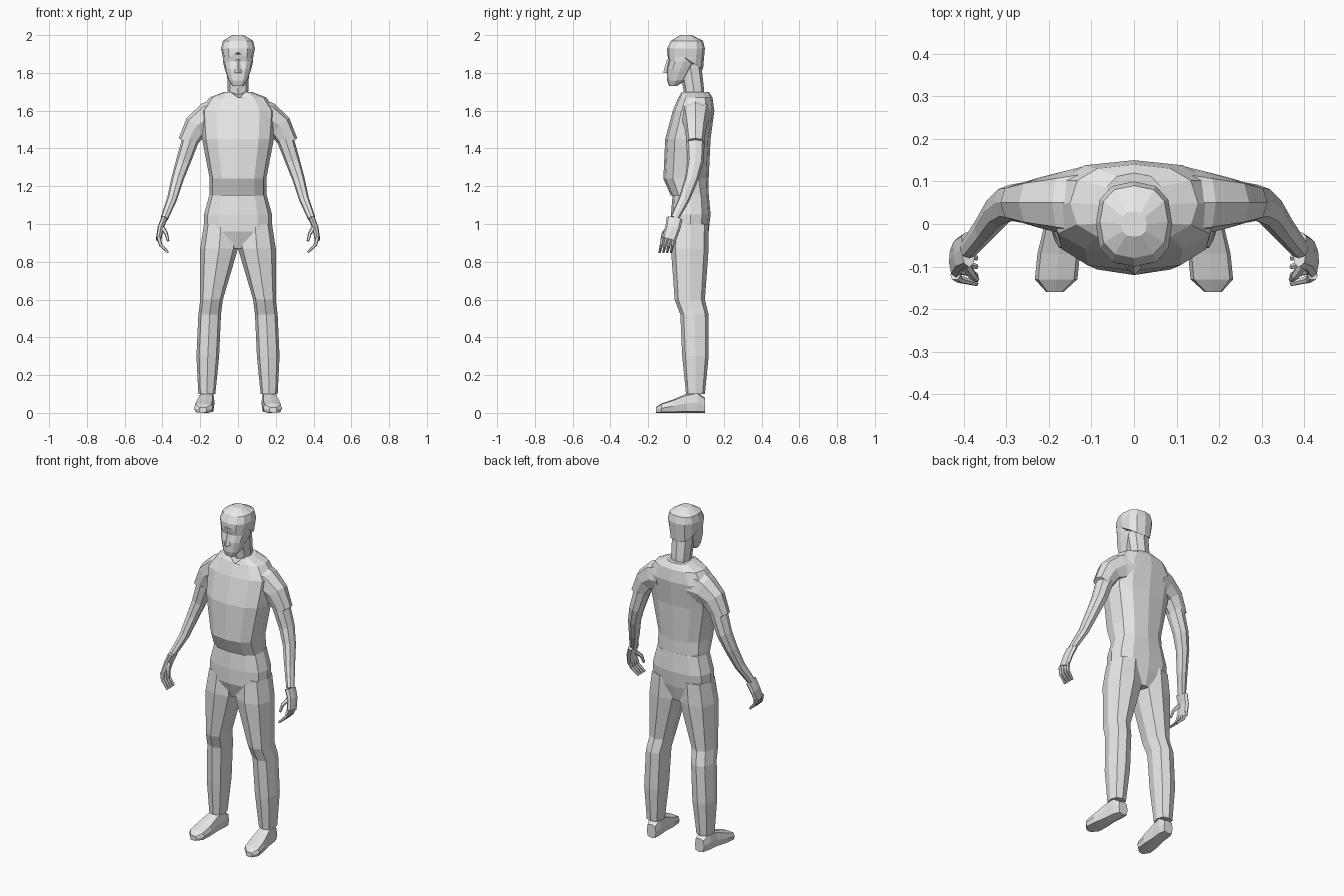
import bpy
import bmesh
import math
from mathutils import Vector

if "Cube" in bpy.data.objects:
    bpy.data.objects.remove(bpy.data.objects["Cube"])

grey = bpy.data.materials.new("plain_grey")
grey.use_nodes = True
colour = (0.8, 0.8, 0.8, 1)
grey.diffuse_color = colour
grey.node_tree.nodes["Principled BSDF"].inputs["Base Color"].default_value = colour

UPWARD = Vector((0, 0, 1))
BACKWARD = Vector((0, 1, 0))


def superellipse(value, squareness):
    return math.copysign(abs(value) ** (2 / squareness), value)


def loft(name, rings, sides=8, squareness=2.5, axis=None, mirror=1, reshape=None):
    """Skin a list of (centre, half width, half depth) rings with flat faces."""
    bm = bmesh.new()
    loops = []
    last = len(rings) - 1
    for index, (centre, width, depth) in enumerate(rings):
        # Without a fixed axis, each ring faces along the path
        ahead = rings[min(index + 1, last)][0]
        behind = rings[max(index - 1, 0)][0]
        along = axis or (ahead - behind).normalized()
        reference = UPWARD if axis == BACKWARD else BACKWARD
        across = reference.cross(along).normalized()
        deep = along.cross(across)
        loop = []
        for step in range(sides):
            angle = math.tau * step / sides
            point = (centre
                     + across * width * superellipse(math.cos(angle), squareness)
                     + deep * depth * superellipse(math.sin(angle), squareness))
            if reshape:
                reshape(point, index, last)
            point.x *= mirror
            loop.append(bm.verts.new(point))
        loops.append(loop)
    for lower, upper in zip(loops, loops[1:]):
        for step in range(sides):
            after = (step + 1) % sides
            bm.faces.new((lower[step], lower[after], upper[after], upper[step]))
    bm.faces.new(loops[0])
    bm.faces.new(loops[-1])
    bmesh.ops.recalc_face_normals(bm, faces=bm.faces)
    mesh = bpy.data.meshes.new(name)
    bm.to_mesh(mesh)
    bm.free()
    mesh.materials.append(grey)
    part = bpy.data.objects.new(name, mesh)
    bpy.context.collection.objects.link(part)


def stack(name, levels, **options):
    """Loft level rings given as (height, front, back, inner side, outer side)."""
    rings = []
    for height, front, back, inner, outer in levels:
        centre = Vector(((inner + outer) / 2, (front + back) / 2, height))
        rings.append((centre, (outer - inner) / 2, (back - front) / 2))
    loft(name, rings, axis=UPWARD, **options)


def centred_stack(name, levels, **options):
    """Loft level rings given as (height, front, back, half width)."""
    stack(name, [(h, f, b, -w, w) for h, f, b, w in levels], **options)


def tube(name, path, start, end, flatness=1, **options):
    """Loft along a path, with the radius changing evenly from start to end."""
    rings = []
    for index, point in enumerate(path):
        radius = start + (end - start) * index / (len(path) - 1)
        rings.append((Vector(point), radius, radius * flatness))
    loft(name, rings, **options)


def notch_collar(point, index, last):
    if index == last and point.y < 0 and abs(point.x) < 0.01:
        point.z -= 0.04


def shape_hairline(point, index, last):
    # The lowest edge peaks over the brow and drops to the nape
    if index == 0:
        peak = point.y < 0 and abs(point.x) < 0.03
        point.z += 0.03 if peak else -0.7 * max(point.y, 0)


# Shirt and trouser seat
centred_stack("shirt", [
    (1.15, -0.08, 0.12, 0.15), (1.24, -0.12, 0.12, 0.15),
    (1.45, -0.11, 0.13, 0.19), (1.6, -0.07, 0.15, 0.2),
    (1.67, -0.04, 0.14, 0.15), (1.7, -0.03, 0.12, 0.07),
], sides=12, reshape=notch_collar)
centred_stack("trouser_seat", [
    (0.87, -0.05, 0.1, 0.06), (0.96, -0.08, 0.12, 0.18),
    (1.05, -0.08, 0.13, 0.18), (1.16, -0.07, 0.12, 0.15),
], sides=12)

# Neck, face, nose and hair
tube("neck", [(0, 0.05, 1.6), (0, 0.04, 1.72), (0, 0.02, 1.85)], 0.05, 0.06, axis=UPWARD)
centred_stack("face", [
    (1.73, -0.09, -0.05, 0.03), (1.76, -0.1, 0, 0.05),
    (1.82, -0.1, 0.04, 0.07), (1.86, -0.09, 0.06, 0.08),
    (1.9, -0.1, 0.07, 0.08),
], sides=12)
tube("nose", [(0, -0.09, 1.87), (0, -0.1, 1.82), (0, -0.1, 1.8)], 0.01, 0.02, sides=4)
centred_stack("hair", [
    (1.88, -0.1, 0.09, 0.08), (1.93, -0.1, 0.1, 0.09),
    (1.97, -0.08, 0.09, 0.08), (2, -0.03, 0.03, 0.03),
], sides=12, reshape=shape_hairline)

for mirror, label in ((1, "left_"), (-1, "right_")):
    # Trouser leg, bulging at the knee
    stack(label + "trouser_leg", [
        (0.1, 0, 0.1, 0.12, 0.21), (0.3, -0.02, 0.12, 0.1, 0.22),
        (0.52, -0.03, 0.12, 0.09, 0.21), (0.6, -0.06, 0.1, 0.08, 0.2),
        (0.87, -0.08, 0.12, 0, 0.2), (1, -0.07, 0.12, 0, 0.18),
    ], mirror=mirror)

    # Shoe, flat on the floor and narrowing to a pointed toe
    shoe = []
    for y, width, height in ((0.1, 0.03, 0.08), (0.06, 0.04, 0.11), (0, 0.04, 0.1),
                             (-0.07, 0.05, 0.07), (-0.13, 0.05, 0.05), (-0.16, 0.02, 0.03)):
        centre = Vector((0.17 - y / 10, y, height / 2))
        shoe.append((centre, width, height / 2))
    loft(label + "shoe", shoe, squareness=4, axis=BACKWARD, mirror=mirror)

    # Sleeve and arm
    tube(label + "sleeve", [
        (0.1, 0.05, 1.57), (0.16, 0.05, 1.56), (0.22, 0.05, 1.52), (0.27, 0.05, 1.43),
    ], 0.1, 0.05, flatness=0.9, mirror=mirror)
    tube(label + "arm", [
        (0.25, 0.05, 1.45), (0.29, 0.05, 1.33), (0.32, 0.03, 1.24),
        (0.35, -0.01, 1.13), (0.39, -0.06, 1.03),
    ], 0.045, 0.02, flatness=1.1, mirror=mirror)

    # Hand with four curled fingers and a thumb
    tube(label + "palm", [
        (0.39, -0.06, 1.03), (0.41, -0.07, 0.98), (0.42, -0.09, 0.92),
    ], 0.017, 0.015, flatness=2.5, mirror=mirror)
    for finger in range(4):
        y = -0.06 - finger / 50
        tube(f"{label}finger_{finger + 1}", [
            (0.42, y, 0.93), (0.41, y - 0.01, 0.89), (0.37, y - 0.02, 0.85),
        ], 0.012, 0.006, sides=6, mirror=mirror)
    tube(label + "thumb", [
        (0.4, -0.09, 0.98), (0.38, -0.12, 0.95), (0.37, -0.13, 0.91),
    ], 0.013, 0.007, sides=6, mirror=mirror)
